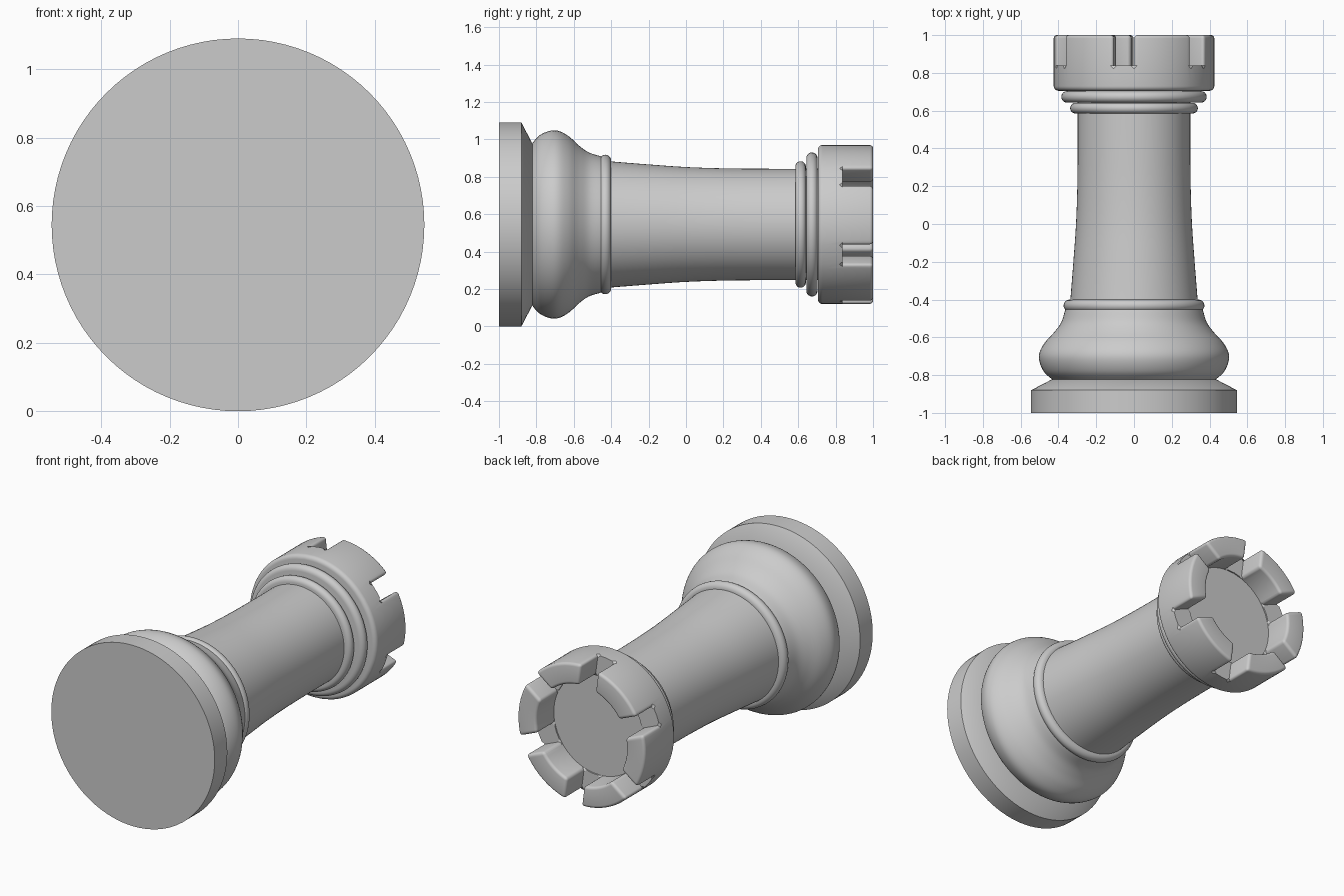
import bpy, bmesh, math

cube = bpy.data.objects.get("Cube")
if cube:
    bpy.data.objects.remove(cube, do_unlink=True)

RADIUS = 0.545          # base radius, also the height of the long axis
SEGMENTS = 96

grey = bpy.data.materials.new("plain grey")
grey.use_nodes = True
COLOUR = (0.6, 0.6, 0.6, 1)
grey.diffuse_color = COLOUR
grey.node_tree.nodes["Principled BSDF"].inputs["Base Color"].default_value = COLOUR


def place(r, angle, y):
    """Point at radius r around the lying axis, angle measured from the top."""
    return (r * math.sin(angle), y, RADIUS + r * math.cos(angle))


def finish(name, bm):
    bmesh.ops.recalc_face_normals(bm, faces=bm.faces)
    mesh = bpy.data.meshes.new(name)
    bm.to_mesh(mesh)
    bm.free()
    mesh.materials.append(grey)
    obj = bpy.data.objects.new(name, mesh)
    bpy.context.collection.objects.link(obj)
    bpy.ops.object.select_all(action='DESELECT')
    obj.select_set(True)
    bpy.context.view_layer.objects.active = obj
    bpy.ops.object.shade_smooth_by_angle(angle=math.radians(30))
    return obj


def skin(bm, rings):
    """Join rings of points and cap both ends; returns the side faces per band."""
    loops = [[bm.verts.new(p) for p in ring] for ring in rings]
    n = len(loops[0])
    bands = [[bm.faces.new((a[i], a[(i + 1) % n], b[(i + 1) % n], b[i]))
              for i in range(n)] for a, b in zip(loops, loops[1:])]
    bm.faces.new(loops[0])
    bm.faces.new(loops[-1])
    return bands


def lathe(name, profile):
    bm = bmesh.new()
    turns = [math.tau * i / SEGMENTS for i in range(SEGMENTS)]
    skin(bm, [[place(r, t, y) for t in turns] for r, y in profile])
    return finish(name, bm)


def smooth_curve(pts, steps=6):
    """Catmull-Rom curve through the profile points."""
    ext = [pts[0]] + pts + [pts[-1]]
    out = []
    for p0, p1, p2, p3 in zip(ext, ext[1:], ext[2:], ext[3:]):
        for s in range(steps):
            t = s / steps
            out.append(tuple(
                b + t * (c - a) / 2 + t * t * (2 * a - 5 * b + 4 * c - d) / 2
                + t ** 3 * (3 * b - a - 3 * c + d) / 2
                for a, b, c, d in zip(p0, p1, p2, p3)))
    return out + [pts[-1]]


def arc(r, y, size_r, size_y, start, end, steps=10):
    """Elliptic arc in the profile; angle 0 points outwards, 90 to the head."""
    angles = [math.radians(start + (end - start) * i / steps) for i in range(steps + 1)]
    return [(r + size_r * math.cos(a), y + size_y * math.sin(a)) for a in angles]


# Foot: plate with a sloped top edge
lathe("base_plate", [(RADIUS, -1), (RADIUS, -0.88), (0.43, -0.82)])

# Swollen lower body
lathe("base_bulge", smooth_curve([
    (0.43, -0.825), (0.475, -0.785), (0.5, -0.73), (0.5, -0.68), (0.47, -0.625),
    (0.42, -0.57), (0.385, -0.52), (0.366, -0.46), (0.36, -0.44)]))

# Rounded rings around the column
lathe("base_collar", arc(0.34, -0.432, 0.033, 0.032, -90, 90))
lathe("lower_neck_ring", arc(0.31, 0.613, 0.028, 0.028, -90, 90))
lathe("upper_neck_ring", arc(0.355, 0.673, 0.03, 0.03, -90, 90))

# Waisted column, running into the head
lathe("column", smooth_curve([
    (0.342, -0.44), (0.337, -0.4), (0.321, -0.2), (0.307, 0), (0.3, 0.2),
    (0.298, 0.4), (0.298, 0.72)]))

# Head: drum with a shallow well, then battlements raised from its rim
OUTER, INNER, FLOOR, WELL, TOP = 0.425, 0.3, 0.838, 0.83, 1.0
NOTCHES, STEPS, HALF_GAP = 6, 12, 0.055
FIRST = math.radians(-7.4)


def head_angles(r):
    """Angles whose notch edges lie HALF_GAP from each notch centre line."""
    gap = math.asin(HALF_GAP / r)
    pitch = math.tau / NOTCHES
    result = []
    for n in range(NOTCHES):
        start = FIRST + n * pitch
        result += [start - gap, start]
        result += [start + gap + (pitch - 2 * gap) * i / STEPS for i in range(STEPS)]
    return result


outer, inner = head_angles(OUTER), head_angles(INNER)
bm = bmesh.new()
drum = [(0.3, 0.705)] + arc(OUTER - 0.025, 0.73, 0.025, 0.025, -90, 0, 5) + [(OUTER, FLOOR)]
rings = [[place(r, t, y) for t in outer] for r, y in drum]
rings += [[place(INNER, t, y) for t in inner] for y in (FLOOR, WELL)]
rim = skin(bm, rings)[-2]
raised = [f for i, f in enumerate(rim) if i % (STEPS + 2) >= 2]
grown = bmesh.ops.extrude_face_region(bm, geom=raised)["geom"]
tops = [v for v in grown if isinstance(v, bmesh.types.BMVert)]
bmesh.ops.delete(bm, geom=[f for f in raised if f.is_valid], context='FACES_ONLY')
bmesh.ops.translate(bm, verts=tops, vec=(0, TOP - FLOOR, 0))
bmesh.ops.recalc_face_normals(bm, faces=bm.faces)
sharp = [e for e in bm.edges if max(v.co.y for v in e.verts) > TOP - 0.01
         and len(e.link_faces) == 2 and e.calc_face_angle() > 0.7]
bmesh.ops.bevel(bm, geom=sharp, offset=0.022, segments=4, profile=0.5,
                affect='EDGES', clamp_overlap=True)
finish("battlement_head", bm)
